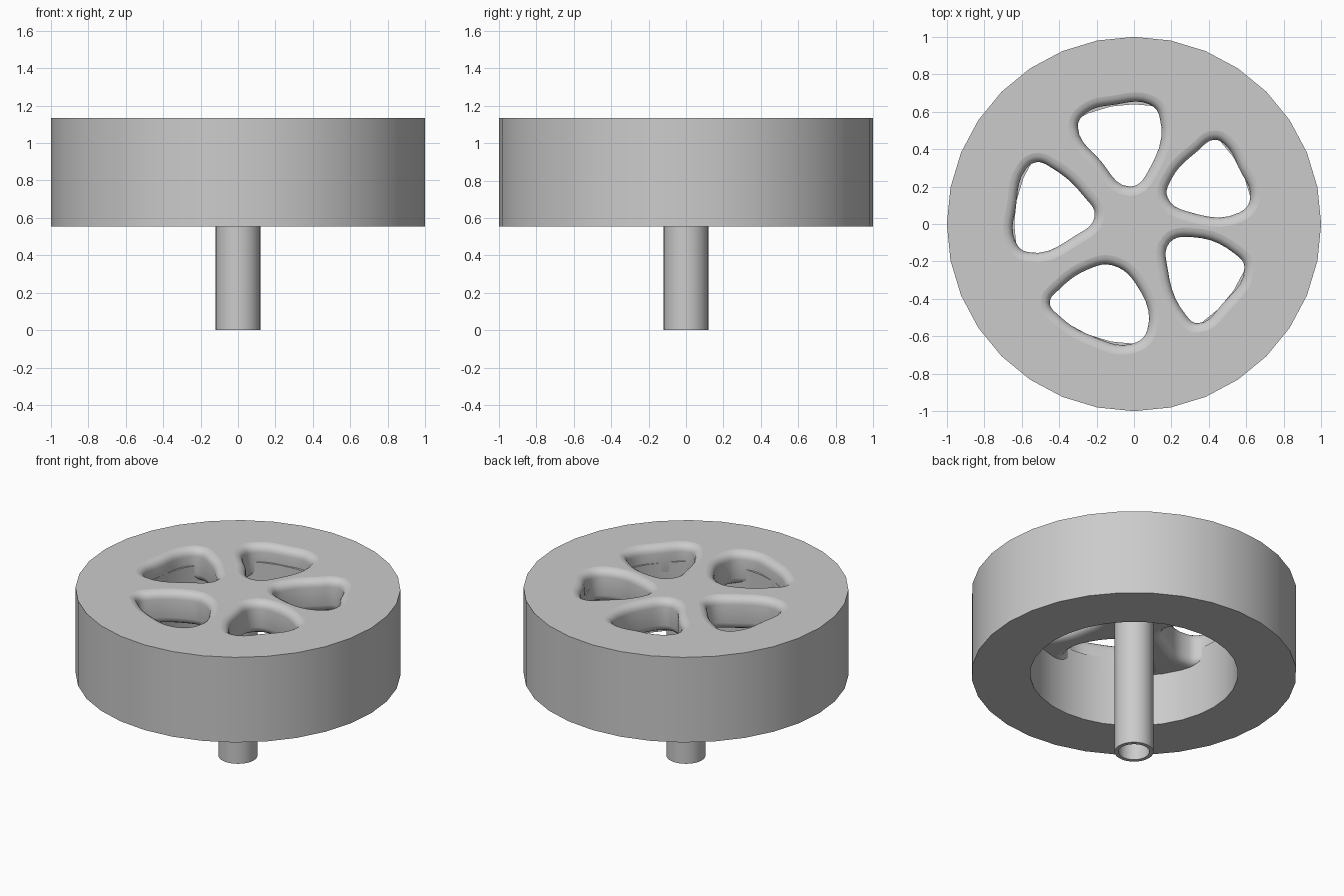
import bpy, bmesh
from math import cos, sin, pi, radians

cube = bpy.data.objects.get("Cube")
if cube:
    bpy.data.objects.remove(cube)

SIDES = 32
BOTTOM, TOP = 0.555, 1.133
RIM_INNER, RIM_OUTER = 0.64, 0.82
WEB_BOTTOM, FILLET = 0.91, 0.05

grey = bpy.data.materials.new("plain grey")
grey.use_nodes = True
grey.diffuse_color = (0.6, 0.6, 0.6, 1)
grey.node_tree.nodes["Principled BSDF"].inputs["Base Color"].default_value = (0.6, 0.6, 0.6, 1)


def finish(obj):
    """Assign the material and smooth the curved sides."""
    obj.data.materials.clear()
    obj.data.materials.append(grey)
    bpy.ops.object.select_all(action='DESELECT')
    obj.select_set(True)
    bpy.context.view_layer.objects.active = obj
    bpy.ops.object.shade_smooth_by_angle(angle=radians(35))


def tube(name, inner, outer, low, high):
    """Closed ring with a rectangular cross-section."""
    bm = bmesh.new()
    profile = [(inner, low), (outer, low), (outer, high), (inner, high)]
    rows = []
    for i in range(SIDES):
        a = 2 * pi * i / SIDES
        rows.append([bm.verts.new((r * cos(a), r * sin(a), z)) for r, z in profile])
    for i in range(SIDES):
        here, there = rows[i], rows[(i + 1) % SIDES]
        for j in range(4):
            k = (j + 1) % 4
            bm.faces.new((here[j], there[j], there[k], here[k]))
    bmesh.ops.recalc_face_normals(bm, faces=bm.faces)
    mesh = bpy.data.meshes.new(name)
    bm.to_mesh(mesh)
    bm.free()
    obj = bpy.data.objects.new(name, mesh)
    bpy.context.collection.objects.link(obj)
    finish(obj)
    return obj


# Tyre, rim sleeve and hollow axle
tube("tyre", RIM_OUTER, 1.0, BOTTOM, TOP)
tube("rim_sleeve", RIM_INNER, RIM_OUTER, BOTTOM, 1.02)
tube("axle", 0.095, 0.12, 0.0, 0.97)

# Outlines of the five uneven openings between the spokes
openings = [
    [(-.30, .52), (-.26, .59), (-.10, .638), (.08, .64), (.135, .58),
     (.08, .29), (-.02, .20), (-.18, .34)],
    [(-.52, .33), (-.44, .30), (-.27, .15), (-.21, .04), (-.31, -.06),
     (-.57, -.15), (-.635, -.09), (-.63, .10), (-.58, .29)],
    [(-.45, -.42), (-.40, -.35), (-.24, -.24), (-.12, -.22), (.01, -.32),
     (.07, -.57), (-.01, -.64), (-.22, -.60), (-.40, -.49)],
    [(.19, -.10), (.31, -.07), (.54, -.16), (.59, -.23), (.47, -.43),
     (.34, -.53), (.28, -.49), (.18, -.24)],
    [(.43, .45), (.34, .39), (.20, .24), (.18, .14), (.31, .06),
     (.56, .06), (.62, .13), (.56, .30), (.49, .42)],
]

# Spoked web: filled outline with rounded edges, its outer edge sunk into the tyre
curve = bpy.data.curves.new("spoked_web", 'CURVE')
curve.dimensions = '2D'
curve.fill_mode = 'BOTH'
curve.resolution_u = 5
curve.bevel_depth = FILLET
curve.bevel_resolution = 3
curve.offset = -FILLET
curve.extrude = (TOP - WEB_BOTTOM) / 2 - FILLET

edge = curve.splines.new('POLY')
edge.points.add(SIDES - 1)
radius = RIM_OUTER + FILLET + 0.005
for i, p in enumerate(edge.points):
    a = 2 * pi * i / SIDES
    p.co = (radius * cos(a), radius * sin(a), 0, 1)
edge.use_cyclic_u = True

for outline in openings:
    hole = curve.splines.new('BEZIER')
    hole.bezier_points.add(len(outline) - 1)
    for p, (x, y) in zip(hole.bezier_points, outline):
        p.co = (x, y, 0)
        p.handle_left_type = p.handle_right_type = 'AUTO'
    hole.use_cyclic_u = True

web = bpy.data.objects.new("spoked_web", curve)
web.location.z = (TOP + WEB_BOTTOM) / 2
bpy.context.collection.objects.link(web)
bpy.ops.object.select_all(action='DESELECT')
web.select_set(True)
bpy.context.view_layer.objects.active = web
bpy.ops.object.convert(target='MESH')
finish(bpy.context.view_layer.objects.active)
